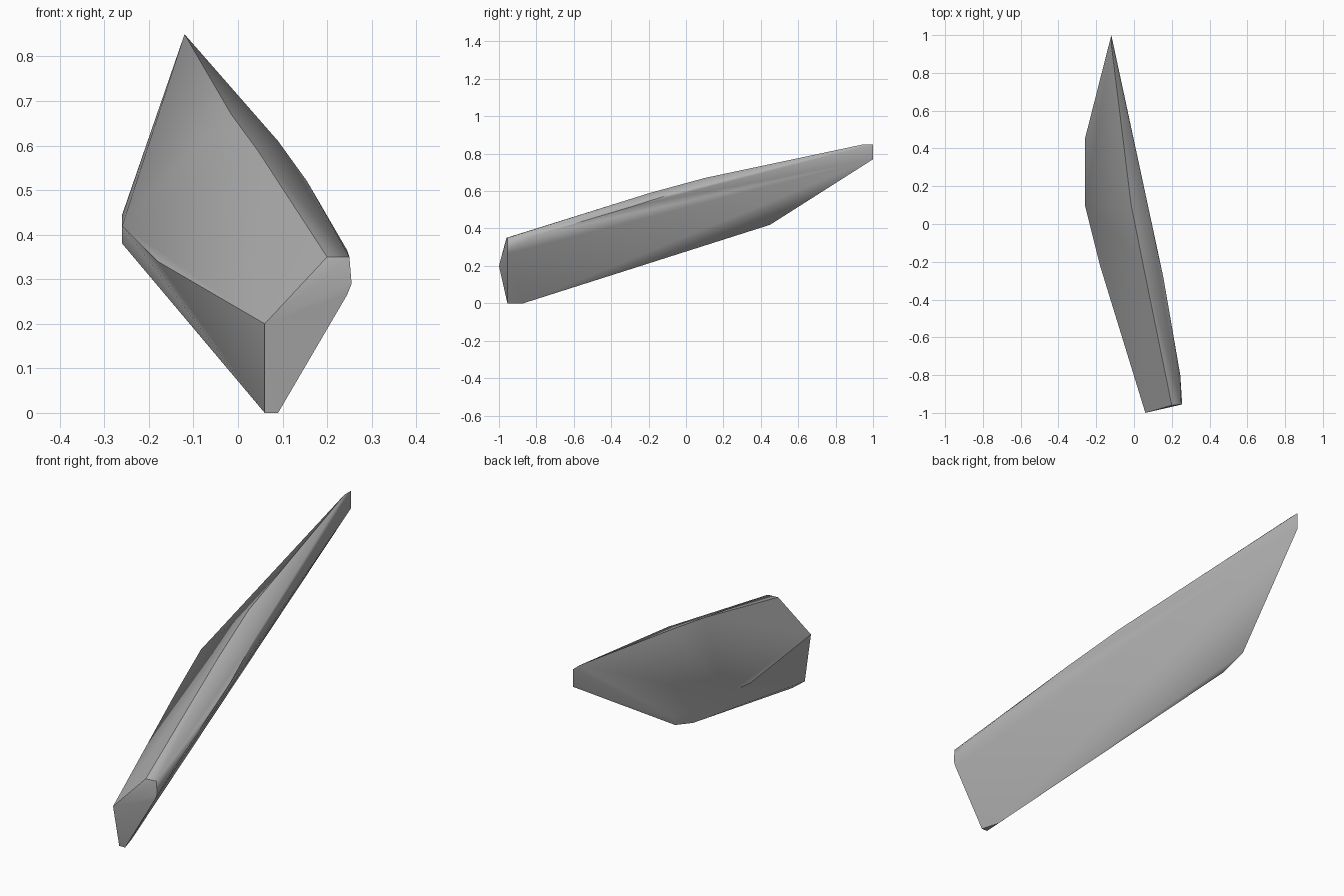
import bpy, bmesh, math

if "Cube" in bpy.data.objects:
    bpy.data.objects.remove(bpy.data.objects["Cube"])

# Plain stone colour
stone = bpy.data.materials.new("grey stone")
stone.use_nodes = True
grey = (0.45, 0.45, 0.45, 1)
stone.diffuse_color = grey
stone.node_tree.nodes["Principled BSDF"].inputs["Base Color"].default_value = grey

# Corners of the faceted shard, grouped by region
tip = [(-.12, 1, .77), (-.12, 1, .85), (-.12, .95, .85)]
base = [(.06, -1, .2), (.06, -.955, 0), (.09, -.955, 0), (.065, -.87, 0),
        (.2, -.96, .35), (.25, -.955, .35), (.255, -.955, .29), (.245, -.955, .265)]
ridge = [(-.015, .1, .67), (.045, -.2, .588), (.245, -.8, .365),
         (.155, -.28, .52), (.09, 0, .61)]
outer_edge = [(-.26, .45, .445), (-.26, .45, .42), (-.26, .1, .42),
              (-.26, .32, .38), (-.18, -.22, .34)]

# Wrap the corners in one convex skin
bm = bmesh.new()
for corner in tip + base + ridge + outer_edge:
    bm.verts.new(corner)
bmesh.ops.convex_hull(bm, input=bm.verts)
bmesh.ops.delete(bm, geom=[v for v in bm.verts if not v.link_faces], context='VERTS')
bmesh.ops.dissolve_limit(bm, angle_limit=math.radians(1), verts=bm.verts, edges=bm.edges)
bmesh.ops.recalc_face_normals(bm, faces=bm.faces)
mesh = bpy.data.meshes.new("stone_shard")
bm.to_mesh(mesh)
bm.free()
mesh.materials.append(stone)
shard = bpy.data.objects.new("stone_shard", mesh)
bpy.context.collection.objects.link(shard)

# Soft facets with crisp main edges
bpy.ops.object.select_all(action='DESELECT')
shard.select_set(True)
bpy.context.view_layer.objects.active = shard
bpy.ops.object.shade_smooth_by_angle(angle=math.radians(35))
